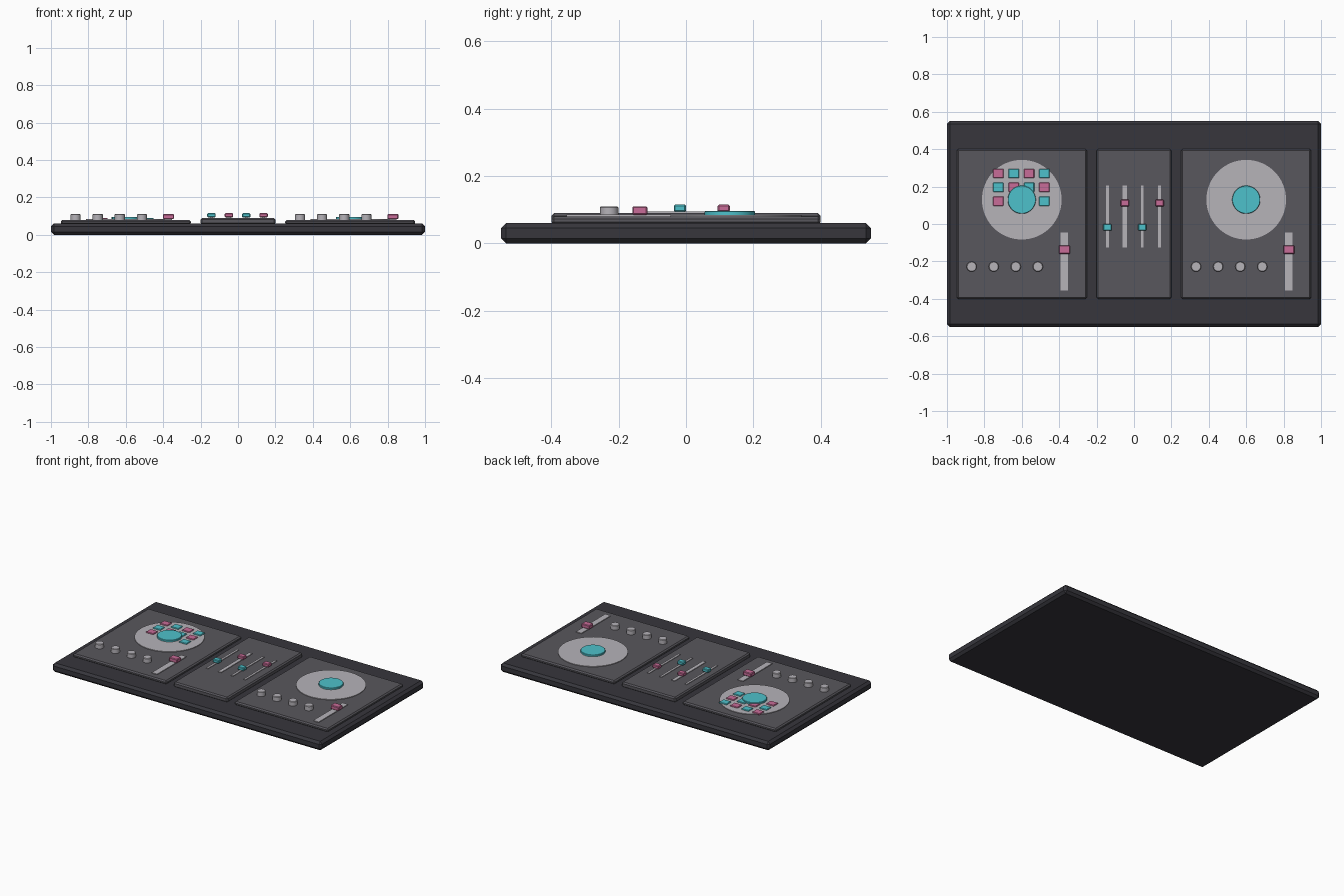
import bpy

cube = bpy.data.objects.get("Cube")
if cube:
    bpy.data.objects.remove(cube, do_unlink=True)


def material(name, rgb):
    m = bpy.data.materials.new(name)
    m.use_nodes = True
    color = (*rgb, 1)
    m.diffuse_color = color
    m.node_tree.nodes["Principled BSDF"].inputs["Base Color"].default_value = color
    return m


CASE = material("charcoal", (0.038, 0.037, 0.046))
PANEL = material("panel grey", (0.098, 0.095, 0.109))
METAL = material("light grey", (0.468, 0.451, 0.485))
CYAN = material("cyan", (0.076, 0.533, 0.597))
PINK = material("pink", (0.578, 0.15, 0.314))


def finish(name, mat, bevel):
    ob = bpy.context.object
    ob.name = name
    ob.data.materials.append(mat)
    if bevel:
        mod = ob.modifiers.new("edge_bevel", "BEVEL")
        mod.width = bevel
        mod.segments = 1
        mod.limit_method = "ANGLE"
    return ob


def box(name, x, y, sx, sy, z0, z1, mat, bevel=0.0):
    bpy.ops.mesh.primitive_cube_add(size=1, location=(x, y, (z0 + z1) / 2))
    bpy.context.object.scale = (sx, sy, z1 - z0)
    bpy.ops.object.transform_apply(location=False, rotation=False, scale=True)
    return finish(name, mat, bevel)


def disc(name, x, y, r, z0, z1, mat, bevel=0.0, sides=64):
    bpy.ops.mesh.primitive_cylinder_add(vertices=sides, radius=r, depth=z1 - z0,
                                        location=(x, y, (z0 + z1) / 2))
    ob = finish(name, mat, bevel)
    bpy.ops.object.shade_smooth_by_angle()
    return ob


# Case and the raised panels
box("case", 0, 0, 2, 1.1, 0, 0.06, CASE, 0.015)
box("mixer_panel", 0, 0, 0.4, 0.8, 0.055, 0.09, PANEL, 0.008)

DECK_TOP = 0.08
for side, cx in (("right", -0.6), ("left", 0.6)):
    box(side + "_deck_panel", cx, 0, 0.695, 0.8, 0.055, DECK_TOP, PANEL, 0.008)

    # Jog wheel with raised hub
    disc(side + "_jog_wheel", cx, 0.13, 0.213, 0.075, 0.084, METAL)
    disc(side + "_jog_hub", cx, 0.13, 0.075, 0.08, 0.096, CYAN, 0.002)

    # Row of knobs
    for i in range(4):
        disc(f"{side}_knob_{i + 1}", cx - 0.268 + i * 0.118, -0.228, 0.027,
             0.075, 0.11, METAL, 0.003, 24)

    # Pitch slider
    box(side + "_pitch_track", cx + 0.228, -0.2, 0.04, 0.31, 0.075, 0.085, METAL)
    box(side + "_pitch_handle", cx + 0.228, -0.137, 0.06, 0.045, 0.084, 0.11, PINK, 0.004)

# Pads in a checkerboard of two colours
for row in range(3):
    for col in range(4):
        box(f"pad_{row + 1}_{col + 1}", -0.725 + col * 0.082, 0.27 - row * 0.074,
            0.056, 0.05, 0.08, 0.09, (PINK, CYAN)[(row + col) % 2], 0.003)

# Mixer faders
for i in range(4):
    x = -0.142 + i * 0.093
    box(f"fader_track_{i + 1}", x, 0.04, 0.024 if i == 1 else 0.015, 0.33,
        0.085, 0.094, METAL)
    box(f"fader_handle_{i + 1}", x, (-0.018, 0.112)[i % 2], 0.045, 0.036,
        0.093, 0.115, (CYAN, PINK)[i % 2], 0.004)
